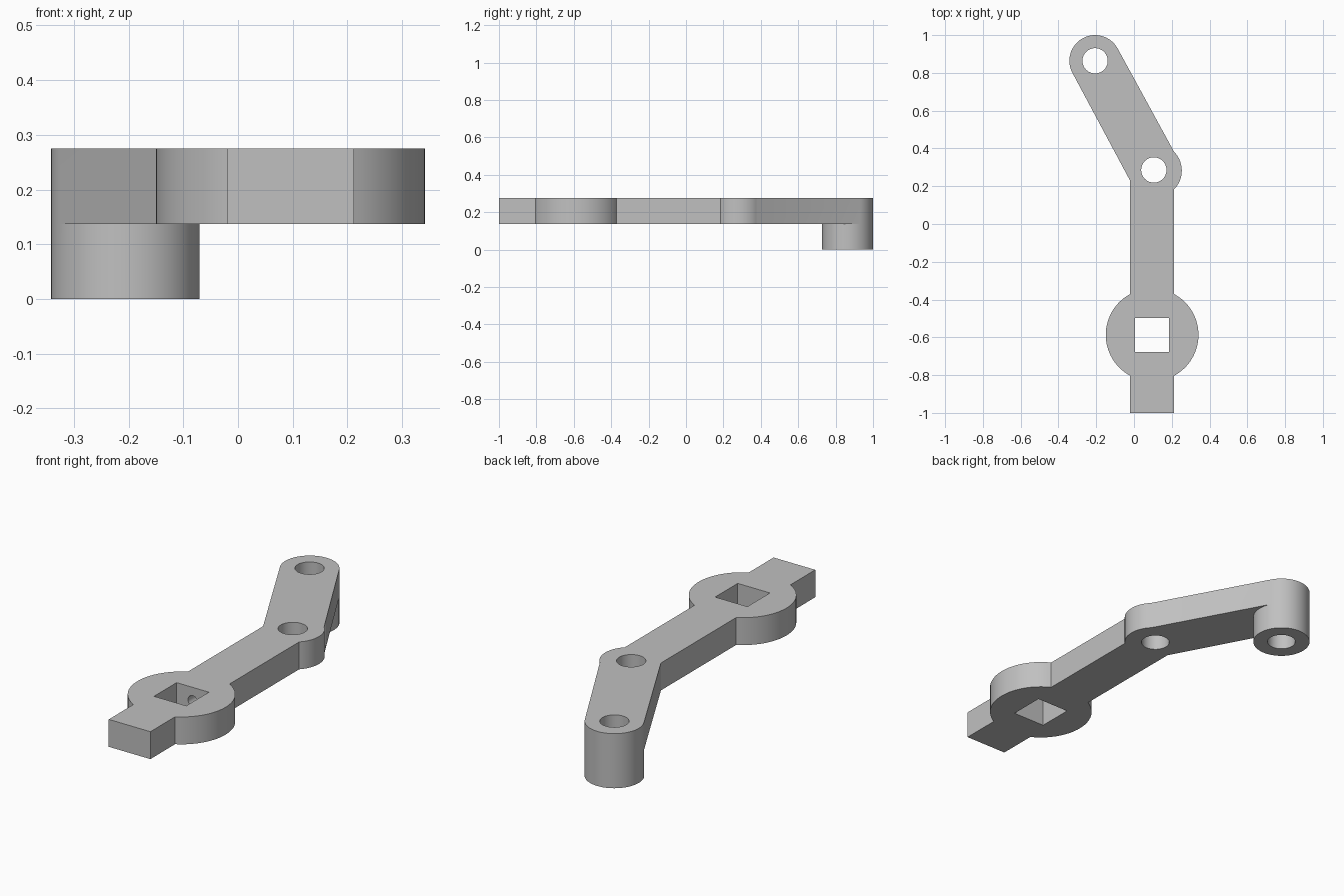
import bpy, bmesh
from math import sin, cos, radians, pi
from mathutils import Matrix

if "Cube" in bpy.data.objects:
    bpy.data.objects.remove(bpy.data.objects["Cube"])

BOTTOM, TOP = 0.137, 0.275
MID = (BOTTOM + TOP) / 2
HUB, PIVOT, TIP = (0.096, -0.587), (0.105, 0.286), (-0.206, 0.864)
BAR_L, BAR_R = -0.02, 0.212
TIP_R = 0.136

grey = bpy.data.materials.new("grey metal")
grey.use_nodes = True
colour = (0.53, 0.53, 0.53, 1)
grey.diffuse_color = colour
grey.node_tree.nodes["Principled BSDF"].inputs["Base Color"].default_value = colour


def arc(centre, radius, start, end, steps=32):
    angles = [radians(start + (end - start) * i / steps) for i in range(steps + 1)]
    return [(centre[0] + radius * cos(a), centre[1] + radius * sin(a)) for a in angles]


def prism(name, outline, z0, z1):
    """Extrude a closed outline from z0 up to z1."""
    bm = bmesh.new()
    face = bm.faces.new([bm.verts.new((x, y, z0)) for x, y in outline])
    top = bmesh.ops.extrude_face_region(bm, geom=[face])["geom"]
    bmesh.ops.translate(bm, vec=(0, 0, z1 - z0),
                        verts=[g for g in top if isinstance(g, bmesh.types.BMVert)])
    bmesh.ops.recalc_face_normals(bm, faces=bm.faces)
    mesh = bpy.data.meshes.new(name)
    bm.to_mesh(mesh)
    bm.free()
    mesh.materials.append(grey)
    obj = bpy.data.objects.new(name, mesh)
    bpy.context.collection.objects.link(obj)
    return obj


def disc(centre, radius, steps=48):
    return arc(centre, radius, 0, 360, steps)[:-1]


def combine(target, tool, operation):
    """Apply a boolean and discard the tool."""
    mod = target.modifiers.new(operation, "BOOLEAN")
    mod.operation, mod.solver, mod.object = operation, "EXACT", tool
    bpy.context.view_layer.objects.active = target
    bpy.ops.object.modifier_apply(modifier=mod.name)
    bpy.data.objects.remove(tool)


# Lever plate: bar, round hub, pivot bulge and angled arm in one outline
outline = [(BAR_L, -1), (BAR_R, -1)]
outline += arc(HUB, 0.2455, -61.8, 61.8)
outline += arc((0.112, 0.283), 0.141, -44.8, 44.8, 20)
outline += arc(TIP, TIP_R, 28.3, 208.3, 36)
outline += [(BAR_L, 0.228)]
outline += arc(HUB, 0.2455, 118.2, 241.8)
lever = prism("lever", outline, BOTTOM, TOP)

# Boss hanging below the arm tip
boss = prism("tip_boss", arc(TIP, TIP_R, 28.3, 388.3, 72)[:-1], 0, BOTTOM)
combine(lever, boss, "UNION")

# Round holes at the pivot and through the boss
for spot in (PIVOT, TIP):
    combine(lever, prism("hole_cutter", disc(spot, 0.067), -0.1, 0.4), "DIFFERENCE")

# Square socket in the hub
h = 0.09
square = [(HUB[0] + sx * h, HUB[1] + sy * h) for sx, sy in ((-1, -1), (1, -1), (1, 1), (-1, 1))]
combine(lever, prism("socket_cutter", square, 0, 0.4), "DIFFERENCE")

# Small blind bore from the socket into the bar
bore = prism("bore_cutter", disc((0, 0), 0.027, 32), 0, 0.2)
bore.data.transform(Matrix.Translation((HUB[0], HUB[1] + 0.03, MID)) @ Matrix.Rotation(-pi / 2, 4, "X"))
combine(lever, bore, "DIFFERENCE")

bpy.ops.object.select_all(action="DESELECT")
lever.select_set(True)
bpy.context.view_layer.objects.active = lever
bpy.ops.object.shade_smooth_by_angle(angle=radians(20))
